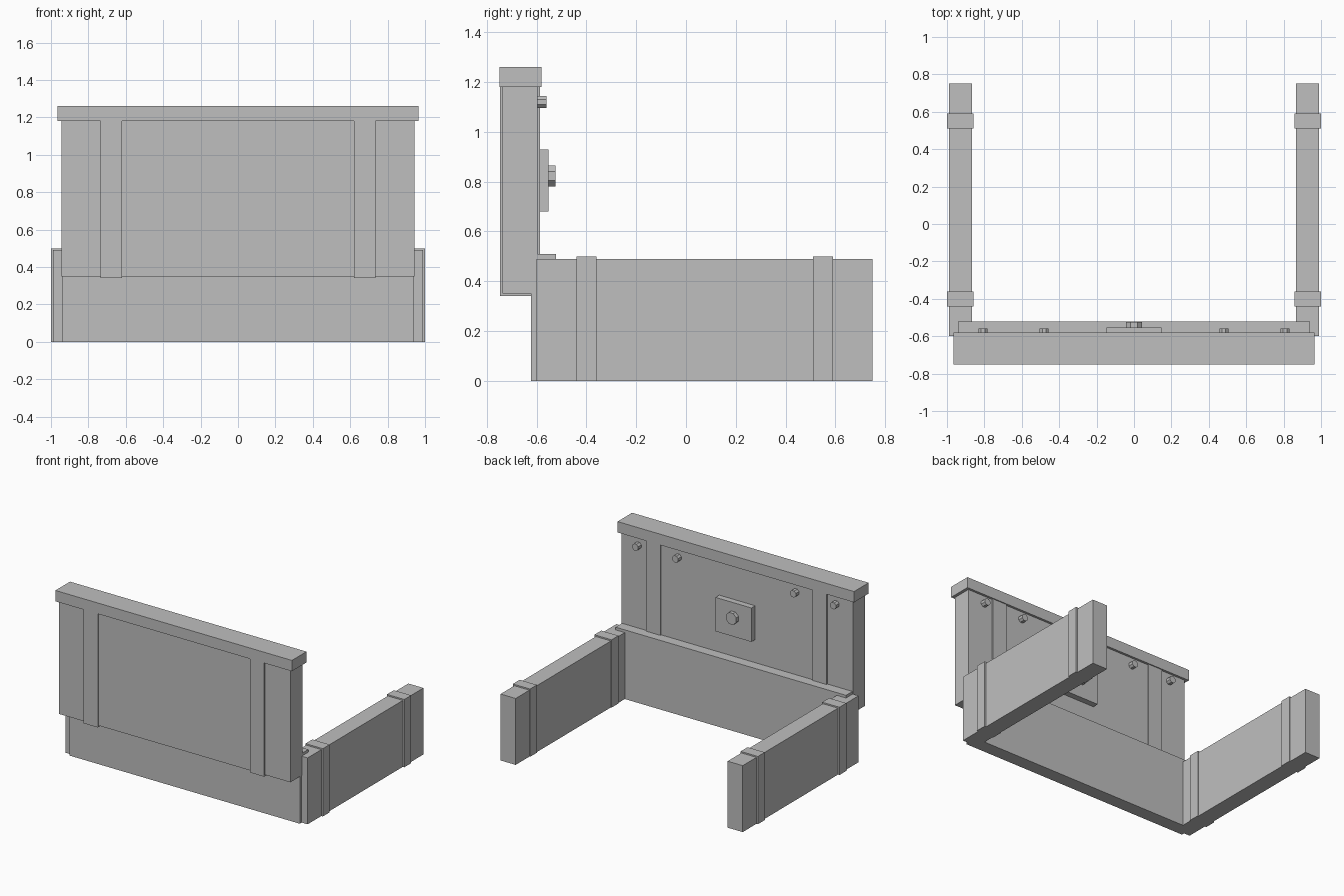
import bpy
import math

cube = bpy.data.objects.get("Cube")
if cube:
    bpy.data.objects.remove(cube, do_unlink=True)

grey = bpy.data.materials.new("plain grey")
grey.use_nodes = True
colour = (0.52, 0.52, 0.52, 1)
grey.diffuse_color = colour
grey.node_tree.nodes["Principled BSDF"].inputs["Base Color"].default_value = colour


def box(name, x, y, z):
    """Box given by its (low, high) range on each axis."""
    ranges = (x, y, z)
    bpy.ops.mesh.primitive_cube_add(size=1, location=[sum(r) / 2 for r in ranges])
    ob = bpy.context.object
    ob.name = name
    ob.scale = [r[1] - r[0] for r in ranges]
    bpy.ops.object.transform_apply(location=False, rotation=False, scale=True)
    ob.data.materials.append(grey)


def bolt(name, x, z, radius, y):
    """Eight-sided bolt head along y, with flats at top and bottom."""
    bpy.ops.mesh.primitive_cylinder_add(
        vertices=8, radius=radius, depth=y[1] - y[0],
        location=(x, sum(y) / 2, z), rotation=(math.pi / 2, math.pi / 8, 0))
    ob = bpy.context.object
    ob.name = name
    ob.data.materials.append(grey)


# Front wall: lower panel with ledge, upper panel and cap
box("lower_wall", (-0.94, 0.94), (-0.622, -0.522), (0, 0.51))
box("upper_wall", (-0.943, 0.943), (-0.737, -0.597), (0.35, 1.19))
box("cap_rail", (-0.965, 0.965), (-0.75, -0.58), (1.18, 1.26))

# Mirrored straps, side walls, bands and small bolts
for side, s in (("left", 1), ("right", -1)):
    def mirrored(low, high):
        return tuple(sorted((s * low, s * high)))

    box(side + "_strap", mirrored(0.621, 0.736), (-0.747, -0.587), (0.34, 1.19))
    box(side + "_side_wall", mirrored(0.865, 0.988), (-0.60, 0.75), (0, 0.49))
    for place, y in (("front", -0.40), ("back", 0.55)):
        box(f"{side}_{place}_band", mirrored(0.859, 1.0), (y - 0.04, y + 0.04), (0, 0.50))
    for place, x in (("inner", 0.48), ("outer", 0.807)):
        bolt(f"{side}_{place}_bolt", s * x, 1.12, 0.0262, (-0.62, -0.56))

# Square plate with central knob on the inner face
box("plate", (-0.147, 0.147), (-0.61, -0.553), (0.68, 0.93))
bolt("plate_knob", 0, 0.823, 0.0455, (-0.57, -0.525))
